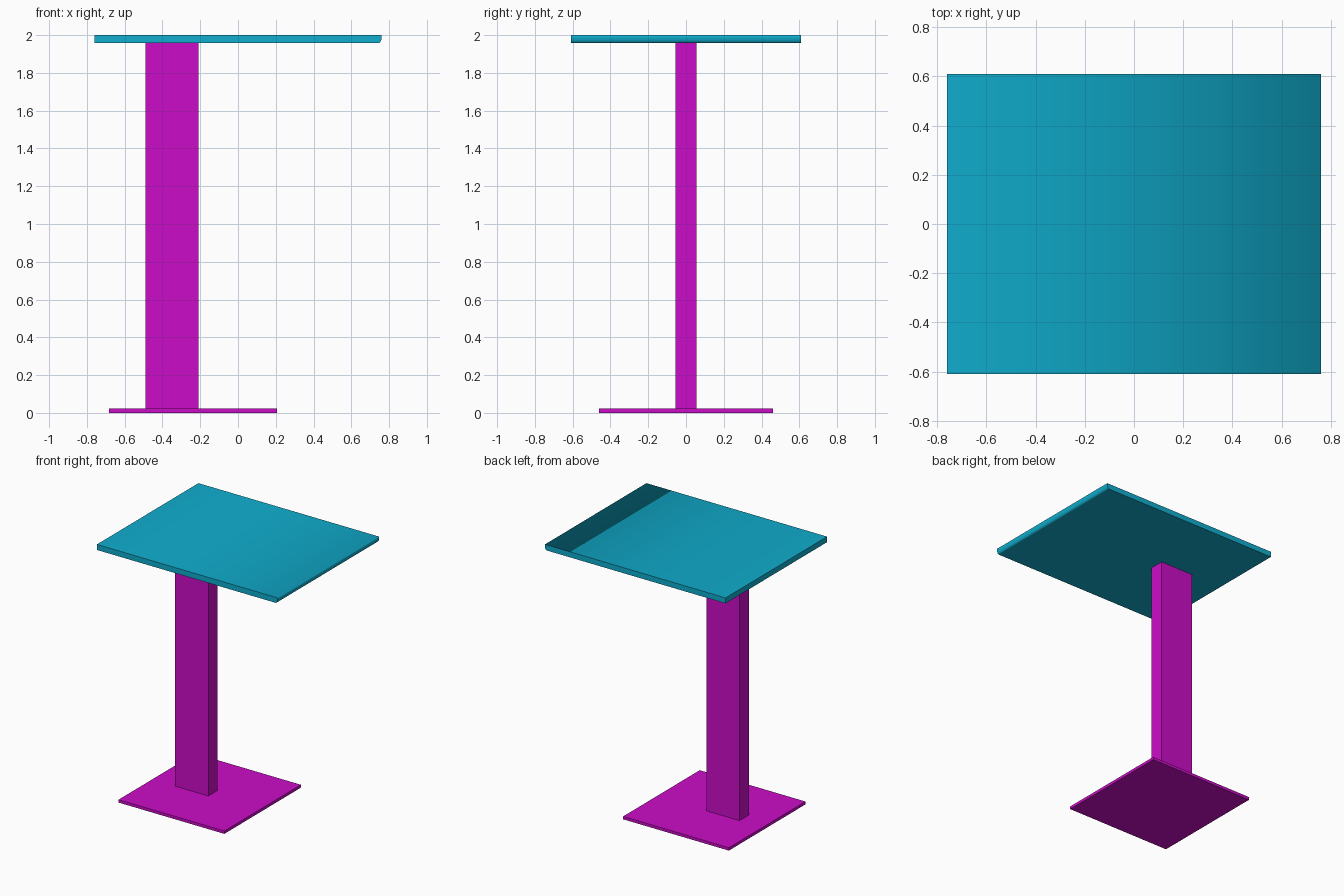
import bpy
import bmesh
import math
from mathutils import Matrix, Vector

cube = bpy.data.objects.get("Cube")
if cube:
    bpy.data.objects.remove(cube, do_unlink=True)


def material(name, rgb):
    mat = bpy.data.materials.new(name)
    mat.use_nodes = True
    mat.diffuse_color = (*rgb, 1)
    mat.node_tree.nodes["Principled BSDF"].inputs["Base Color"].default_value = (*rgb, 1)
    return mat


def add_object(name, bm, mat):
    mesh = bpy.data.meshes.new(name)
    bmesh.ops.recalc_face_normals(bm, faces=bm.faces)
    bm.to_mesh(mesh)
    bm.free()
    mesh.materials.append(mat)
    obj = bpy.data.objects.new(name, mesh)
    bpy.context.collection.objects.link(obj)
    return obj


def box(name, low, high, mat):
    low, high = Vector(low), Vector(high)
    bm = bmesh.new()
    bmesh.ops.create_cube(bm, size=1)
    bmesh.ops.transform(bm, verts=bm.verts, matrix=Matrix.Translation((low + high) / 2)
                        @ Matrix.Diagonal((*(high - low), 1)))
    return add_object(name, bm, mat)


magenta = material("magenta", (0.6, 0.004, 0.57))
teal = material("teal", (0.005, 0.42, 0.62))

# Floor plate and upright, both set towards one end of the top
box("base_plate", (-0.683, -0.46, 0), (0.207, 0.46, 0.022), magenta)
box("column", (-0.49, -0.056, 0.022), (-0.21, 0.056, 1.958), magenta)

# Table top: side profile with a rounded lower edge at +x, extruded along y
left, right, bottom, top, half_depth = -0.76, 0.76, 1.958, 2.0, 0.61
run, rise, steps = 0.016, 0.03, 6
profile = [(left, bottom), (left, top), (right, top)]
for i in range(steps + 1):
    a = math.pi / 2 * i / steps
    profile.append((right - run + run * math.cos(a), bottom + rise - rise * math.sin(a)))

bm = bmesh.new()
face = bm.faces.new([bm.verts.new((x, -half_depth, z)) for x, z in profile])
ends = bmesh.ops.extrude_face_region(bm, geom=[face])["geom"]
bmesh.ops.translate(bm, verts=[v for v in ends if isinstance(v, bmesh.types.BMVert)],
                    vec=(0, 2 * half_depth, 0))

# Shading flows from the top over the rounded end; all other edges are crisp
for f in bm.faces:
    f.smooth = True
for e in bm.edges:
    mid = (e.verts[0].co + e.verts[1].co) / 2
    e.smooth = abs(mid.y) < 0.01 and mid.x > 0.5 and mid.z > bottom + 0.0001
add_object("table_top", bm, teal)
